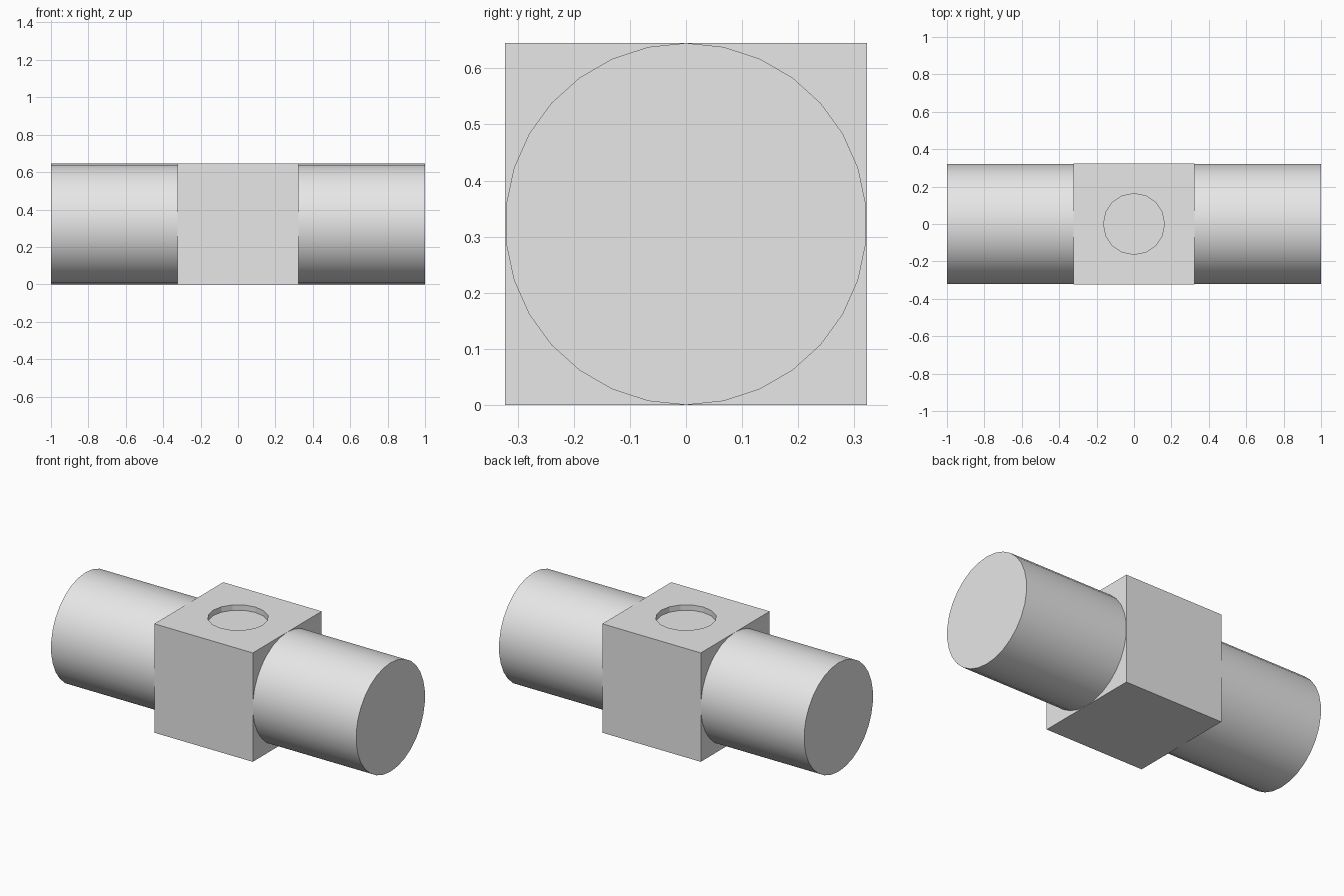
import bpy
import math

cube = bpy.data.objects.get("Cube")
if cube:
    bpy.data.objects.remove(cube, do_unlink=True)

HALF = 0.3225        # half the block, also the barrel radius
RECESS_DEPTH = 0.032

grey = bpy.data.materials.new("light grey")
grey.use_nodes = True
grey.diffuse_color = (0.8, 0.8, 0.8, 1)
grey.node_tree.nodes["Principled BSDF"].inputs["Base Color"].default_value = grey.diffuse_color


def finish(name):
    obj = bpy.context.object
    obj.name = name
    obj.data.materials.append(grey)
    return obj


# Central block
bpy.ops.mesh.primitive_cube_add(size=2 * HALF, location=(0, 0, HALF))
block = finish("central_block")

# Shallow round recess in the top of the block
bpy.ops.mesh.primitive_cylinder_add(vertices=16, radius=0.163, depth=2 * RECESS_DEPTH,
                                    location=(0, 0, 2 * HALF))
cutter = finish("recess_cutter")
cutter.hide_render = True
cut = block.modifiers.new("recess", 'BOOLEAN')
cut.operation = 'DIFFERENCE'
cut.solver = 'EXACT'
cut.object = cutter
bpy.context.view_layer.objects.active = block
bpy.ops.object.modifier_apply(modifier=cut.name)
bpy.data.objects.remove(cutter, do_unlink=True)

# A barrel on each side, with an edge line at its very top
for name, side in (("left_barrel", 1), ("right_barrel", -1)):
    bpy.ops.mesh.primitive_cylinder_add(vertices=30, radius=HALF, depth=1 - HALF,
                                        location=(side * (1 + HALF) / 2, 0, HALF),
                                        rotation=(math.pi / 2, 0, math.pi / 2))
    finish(name)
    bpy.ops.object.shade_smooth_by_angle(angle=math.radians(30))
